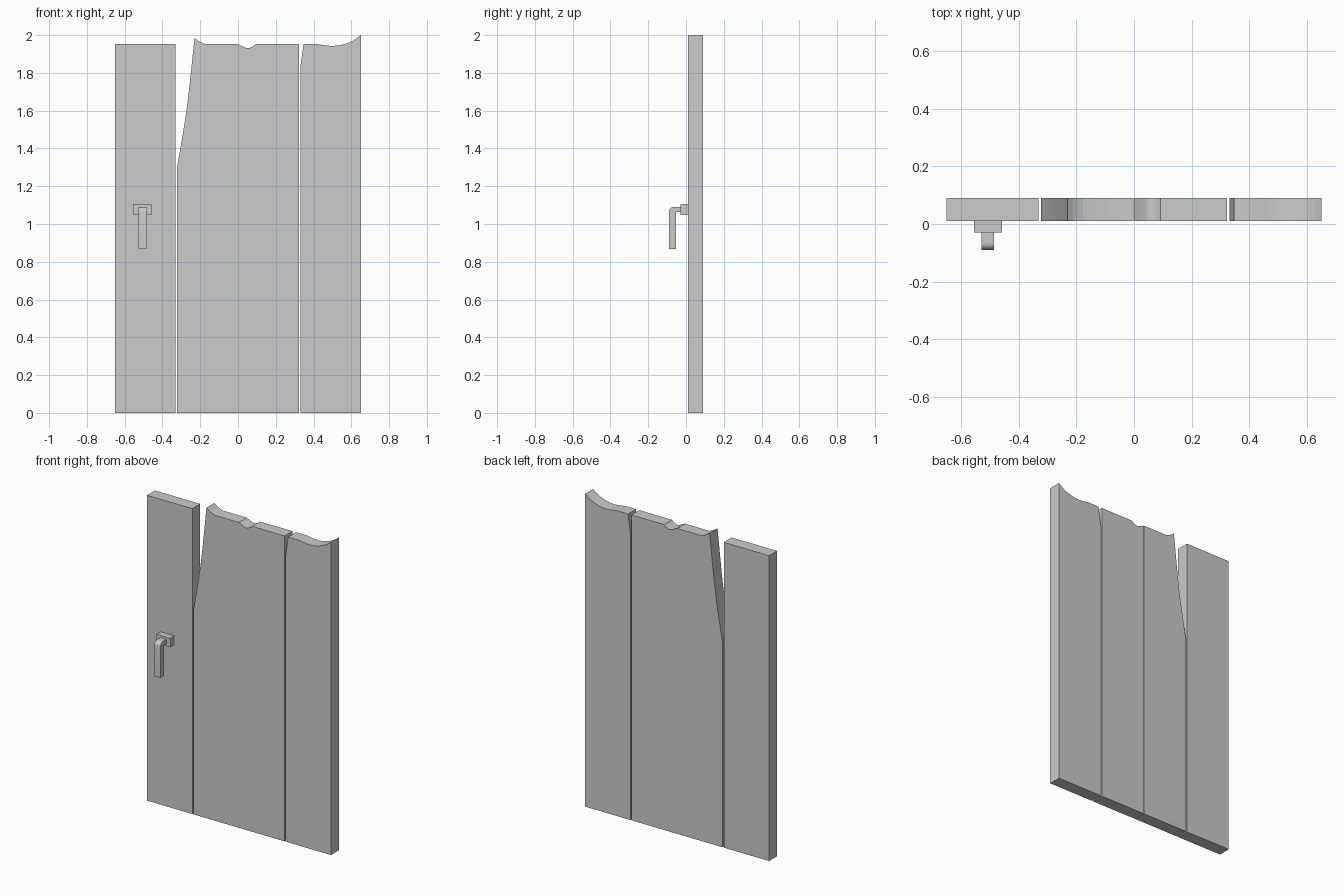
import bpy, bmesh, math
from mathutils import Vector

if "Cube" in bpy.data.objects:
    bpy.data.objects.remove(bpy.data.objects["Cube"])


def prism(name, pts, axis, lo, hi):
    """Extrude a closed 2D profile along y (points are x,z) or x (points are y,z)."""
    def place(p, d):
        return (p[0], d, p[1]) if axis == 'y' else (d, p[0], p[1])
    bm = bmesh.new()
    face = bm.faces.new([bm.verts.new(place(p, lo)) for p in pts])
    ext = bmesh.ops.extrude_face_region(bm, geom=[face])
    shift = Vector((0, hi - lo, 0)) if axis == 'y' else Vector((hi - lo, 0, 0))
    bmesh.ops.translate(bm, vec=shift,
                        verts=[v for v in ext['geom'] if isinstance(v, bmesh.types.BMVert)])
    bmesh.ops.recalc_face_normals(bm, faces=bm.faces)
    me = bpy.data.meshes.new(name)
    bm.to_mesh(me)
    bm.free()
    ob = bpy.data.objects.new(name, me)
    bpy.context.collection.objects.link(ob)
    bpy.ops.object.select_all(action='DESELECT')
    ob.select_set(True)
    bpy.context.view_layer.objects.active = ob
    bpy.ops.object.shade_smooth_by_angle(angle=math.radians(30))
    return ob


def smooth(pts, n=4):
    """Catmull-Rom curve through the points."""
    q = [Vector(p) for p in [pts[0]] + list(pts) + [pts[-1]]]
    out = []
    for a, b, c, d in zip(q, q[1:], q[2:], q[3:]):
        for i in range(n):
            t = i / n
            out.append(0.5 * (2 * b + (c - a) * t + (2 * a - 5 * b + 4 * c - d) * t**2
                              + (3 * b - a - 3 * c + d) * t**3))
    return out + [q[-1]]


def plank(name, x0, x1, top):
    prism(name, [(x0, 0)] + top + [(x1, 0)], 'y', 0.01, 0.09)


# Four planks, three with broken tops
plank("plank_intact", -0.65, -0.33, [(-0.65, 1.952), (-0.33, 1.952)])
plank("plank_split", -0.322, -0.001,
      smooth([(-0.322, 1.305), (-0.29, 1.49), (-0.264, 1.67), (-0.23, 1.985)])
      + smooth([(-0.23, 1.985), (-0.203, 1.965), (-0.172, 1.952)])[1:] + [(-0.001, 1.952)])
plank("plank_notched", 0.001, 0.322,
      smooth([(0.001, 1.952), (0.025, 1.94), (0.05, 1.931), (0.075, 1.938), (0.092, 1.952)])
      + [(0.322, 1.952)])
plank("plank_worn", 0.33, 0.65,
      [(0.33, 1.83), (0.347, 1.952)]
      + smooth([(0.42, 1.952), (0.49, 1.943), (0.55, 1.949), (0.61, 1.971), (0.65, 2.0)]))

# Handle: back plate and a bent lever
prism("handle_plate", [(-0.03, 1.047), (0.012, 1.047), (0.012, 1.105), (-0.03, 1.105)],
      'x', -0.555, -0.458)
bend = [(-0.065 + 0.025 * math.cos(a), 1.065 + 0.025 * math.sin(a))
        for a in (math.pi / 2 * (1 + i / 6) for i in range(7))]
prism("handle_lever", [(-0.03, 1.063), (-0.03, 1.09)] + bend
      + [(-0.09, 0.867), (-0.053, 0.867), (-0.053, 1.063)], 'x', -0.528, -0.485)
